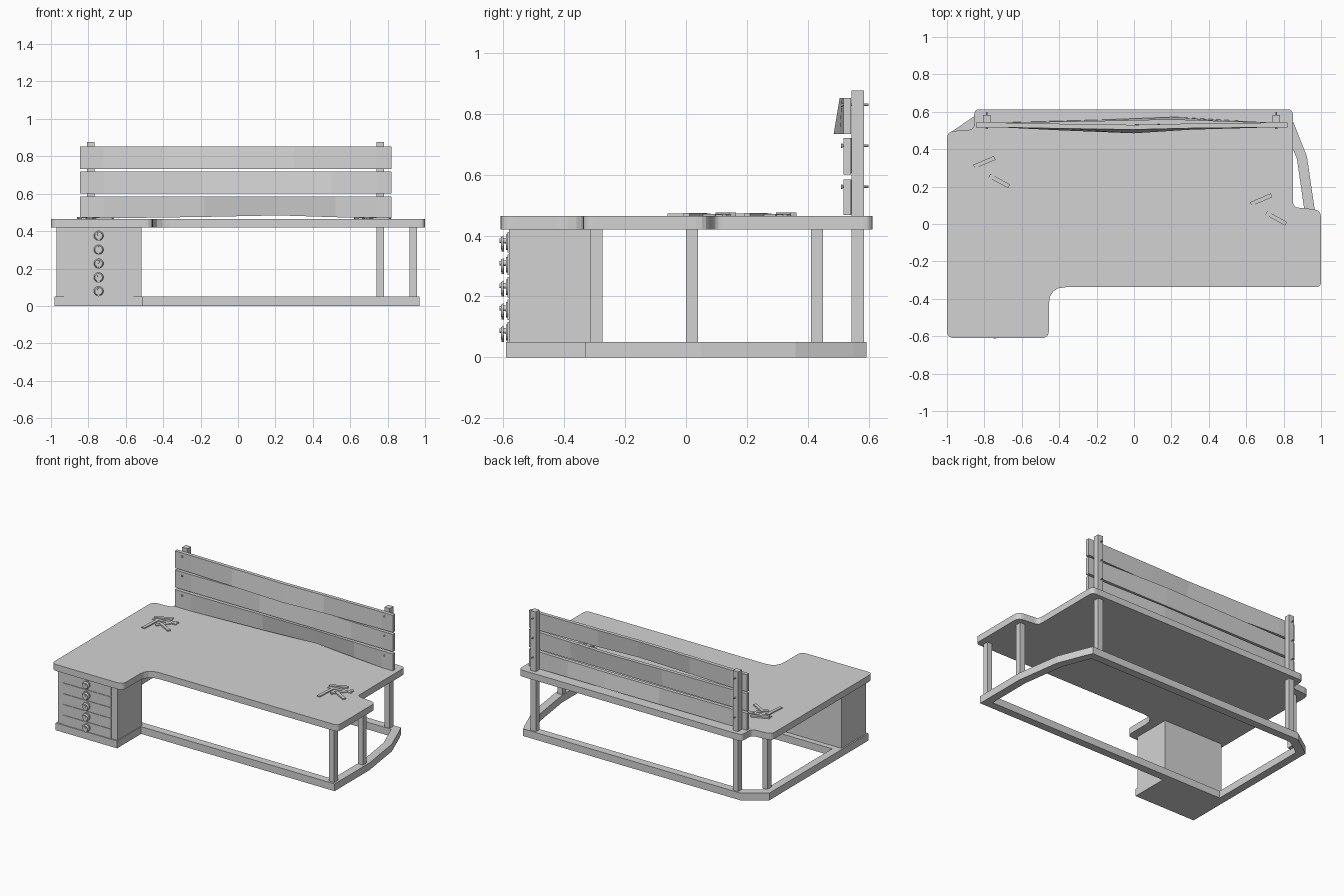
import bpy
import bmesh
import math
from mathutils import Vector, Matrix

cube = bpy.data.objects.get("Cube")
if cube:
    bpy.data.objects.remove(cube, do_unlink=True)

grey = bpy.data.materials.new("plain grey")
grey.use_nodes = True
colour = (0.65, 0.65, 0.65, 1)
grey.diffuse_color = colour
grey.node_tree.nodes["Principled BSDF"].inputs["Base Color"].default_value = colour


def finish(name, bm):
    bmesh.ops.recalc_face_normals(bm, faces=bm.faces)
    mesh = bpy.data.meshes.new(name)
    bm.to_mesh(mesh)
    bm.free()
    mesh.materials.append(grey)
    ob = bpy.data.objects.new(name, mesh)
    bpy.context.collection.objects.link(ob)
    return ob


def box(name, x, y, z, angle=0):
    """Box from (min, max) ranges, turned about its own vertical axis."""
    bm = bmesh.new()
    bmesh.ops.create_cube(bm, size=1)
    size = [r[1] - r[0] for r in (x, y, z)]
    mid = Vector([(r[0] + r[1]) / 2 for r in (x, y, z)])
    turn = Matrix.Rotation(angle, 4, 'Z')
    bm.transform(Matrix.Translation(mid) @ turn @ Matrix.Diagonal((*size, 1)))
    return finish(name, bm)


def rod(bm, x, z, y0, y1, r0, r1, sides=12):
    """Round bar along y."""
    place = Matrix.Translation((x, (y0 + y1) / 2, z)) @ Matrix.Rotation(-math.pi / 2, 4, 'X')
    bmesh.ops.create_cone(bm, cap_ends=True, segments=sides, radius1=r0, radius2=r1,
                          depth=y1 - y0, matrix=place)


def rounded(corners, steps=4):
    """Outline with each (x, y, radius) corner softened."""
    out = []
    n = len(corners)
    for i, (x, y, r) in enumerate(corners):
        p = Vector((x, y))
        a = p + (Vector(corners[i - 1][:2]) - p).normalized() * r
        b = p + (Vector(corners[(i + 1) % n][:2]) - p).normalized() * r
        for k in range(steps + 1):
            t = k / steps
            out.append(a * (1 - t) ** 2 + p * 2 * t * (1 - t) + b * t * t)
    return out


def prism(name, outline, z0, z1):
    bm = bmesh.new()
    face = bm.faces.new([bm.verts.new((p.x, p.y, z0)) for p in outline])
    top = bmesh.ops.extrude_face_region(bm, geom=[face])["geom"]
    verts = [v for v in top if isinstance(v, bmesh.types.BMVert)]
    bmesh.ops.translate(bm, verts=verts, vec=(0, 0, z1 - z0))
    return finish(name, bm)


def ring(name, outline, width, z0, z1):
    """Closed rail following an anticlockwise outline."""
    pts = [Vector(p) for p in outline]
    n = len(pts)
    bm = bmesh.new()
    rows = []
    for i, p in enumerate(pts):
        d0 = (p - pts[i - 1]).normalized()
        d1 = (pts[(i + 1) % n] - p).normalized()
        n0, n1 = Vector((-d0.y, d0.x)), Vector((-d1.y, d1.x))
        q = p + (n0 + n1) * width / (1 + n0.dot(n1))
        rows.append([bm.verts.new((v.x, v.y, z)) for v, z in
                     ((p, z0), (p, z1), (q, z1), (q, z0))])
    for i in range(n):
        a, b = rows[i], rows[(i + 1) % n]
        for k in range(4):
            m = (k + 1) % 4
            bm.faces.new((a[k], b[k], b[m], a[m]))
    return finish(name, bm)


# Desktop with a wing over the drawers and notched back corners
prism("desktop", rounded([
    (-1, -0.61, 0.04), (-0.455, -0.61, 0.04), (-0.455, -0.338, 0.09), (1, -0.338, 0.03),
    (1, 0.075, 0.04), (0.85, 0.09, 0.03), (0.85, 0.613, 0.03), (-0.855, 0.613, 0.03),
    (-0.855, 0.505, 0.03), (-1, 0.495, 0.04)]), 0.42, 0.465)

# Base rail and pedestal plinth
ring("base_rail", [(-0.98, -0.33), (0.97, -0.33), (0.97, 0.05), (0.925, 0.36),
                   (0.85, 0.55), (0.83, 0.593), (-0.83, 0.593), (-0.98, 0.49)],
     0.055, 0, 0.05)
box("pedestal_plinth", (-0.98, -0.51), (-0.592, -0.326), (0, 0.05))
box("pedestal", (-0.97, -0.515), (-0.582, -0.313), (0.05, 0.42))

# Drawer fronts with hanging pulls
for i in range(5):
    z = 0.082 + i * 0.074
    box(f"drawer_front_{i + 1}", (-0.93, -0.56), (-0.586, -0.58), (z - 0.034, z + 0.034))
    bm = bmesh.new()
    rod(bm, -0.745, z, -0.592, -0.584, 0.026, 0.026, 16)
    rod(bm, -0.745, z + 0.005, -0.612, -0.59, 0.007, 0.01)
    rod(bm, -0.745, z - 0.003, -0.607, -0.599, 0.02, 0.026, 16)
    rod(bm, -0.745, z - 0.02, -0.606, -0.598, 0.011, 0.011)
    finish(f"drawer_pull_{i + 1}", bm)

# Legs
for name, x, y in (("front_leg", 0.937, -0.295), ("middle_leg", 0.937, 0.02),
                   ("side_leg", -0.92, 0.43)):
    box(name, (x - 0.019, x + 0.019), (y - 0.02, y + 0.02), (0.045, 0.425))

# Tall back posts with nails through the planks
for side, x in (("right", -0.787), ("left", 0.76)):
    box(f"{side}_back_post", (x - 0.02, x + 0.02), (0.543, 0.584), (0.045, 0.877))
    bm = bmesh.new()
    for z in (0.56, 0.695, 0.83):
        rod(bm, x, z, 0.511, 0.6, 0.004, 0.004, 6)
        rod(bm, x, z, 0.509, 0.514, 0.007, 0.007, 6)
    finish(f"{side}_nails", bm)


def plank(name, z0, z1, peak, low, high, lift=0):
    """Warped plank; low and high push its edges along y at the peak."""
    bm = bmesh.new()
    rows = []
    for x, t in ((-0.845, 0), (-0.72, 0), (peak - 0.4, 0.5), (peak, 1),
                 (peak + 0.3, 0.4), (0.74, 0), (0.822, 0)):
        a, b = low * t, high * t
        rows.append([bm.verts.new(c) for c in (
            (x, 0.517 + a, z0 + lift * t), (x, 0.542 + a, z0 + lift * t),
            (x, 0.542 + b, z1), (x, 0.517 + b, z1))])
    for a, b in zip(rows, rows[1:]):
        for k in range(4):
            m = (k + 1) % 4
            bm.faces.new((a[k], b[k], b[m], a[m]))
    bm.faces.new(rows[0])
    bm.faces.new(rows[-1])
    return finish(name, bm)


plank("bottom_plank", 0.468, 0.585, 0.22, 0.03, 0.01, 0.016)
plank("middle_plank", 0.6, 0.72, 0.2, 0.0, 0.018)
plank("top_plank", 0.733, 0.852, 0.0, -0.032, -0.012)

# Loose flat strips lying on the desktop
strips = [(0, 0.05, 0.17, 0.1), (0.03, 0.03, 0.15, 0.9), (-0.05, -0.04, 0.14, 1.5),
          (0.05, -0.02, 0.12, -0.5), (-0.03, 0.08, 0.12, 0.4)]
for cluster, cx, cy in (("right", -0.77, 0.25), ("left", 0.71, 0.05)):
    for i, (dx, dy, length, angle) in enumerate(strips):
        x, y, top = cx + dx, cy + dy, 0.469 + 0.0015 * i
        box(f"{cluster}_strip_{i + 1}", (x - length / 2, x + length / 2),
            (y - 0.011, y + 0.011), (0.464, top), angle)
